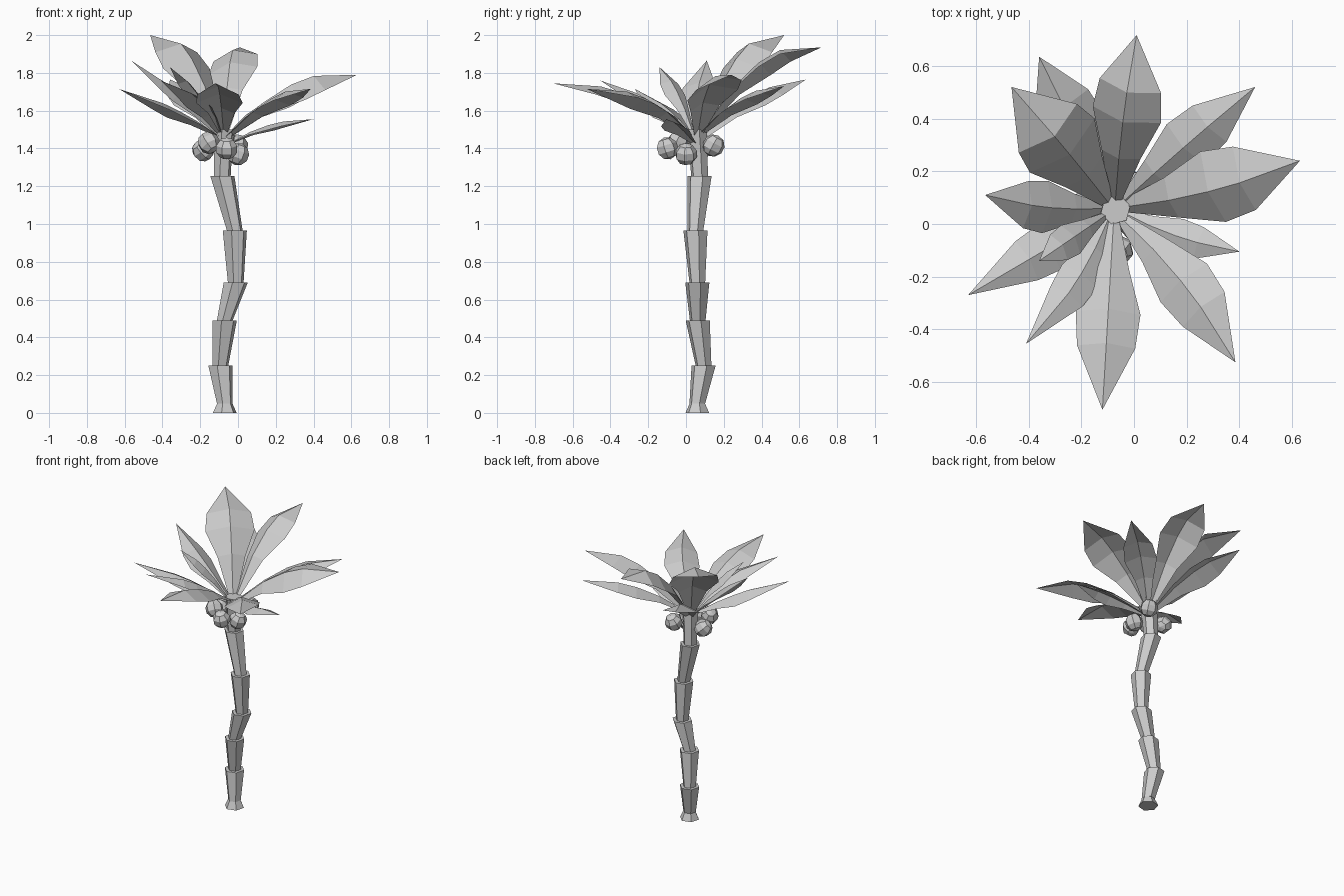
import bpy, bmesh, math
from mathutils import Matrix, Vector

if "Cube" in bpy.data.objects:
    bpy.data.objects.remove(bpy.data.objects["Cube"], do_unlink=True)

# Single flat grey
grey = bpy.data.materials.new("plain_grey")
grey.use_nodes = True
colour = (0.6, 0.6, 0.6, 1)
grey.diffuse_color = colour
grey.node_tree.nodes["Principled BSDF"].inputs["Base Color"].default_value = colour


def finish(bm, name):
    mesh = bpy.data.meshes.new(name)
    bm.to_mesh(mesh)
    bm.free()
    mesh.materials.append(grey)
    obj = bpy.data.objects.new(name, mesh)
    bpy.context.collection.objects.link(obj)
    return obj


def frustum(name, bottom, top, r1, r2, sides=6):
    """Closed leaning frustum between two level rings."""
    bm = bmesh.new()
    rings = []
    for c, r in ((bottom, r1), (top, r2)):
        rings.append([bm.verts.new((c[0] + r * math.cos(a), c[1] + r * math.sin(a), c[2]))
                      for a in (math.tau * (i + 0.25) / sides for i in range(sides))])
    low, high = rings
    for i in range(sides):
        j = (i + 1) % sides
        bm.faces.new((low[i], low[j], high[j], high[i]))
    bm.faces.new(low[::-1])
    bm.faces.new(high)
    return finish(bm, name)


def leaf(name, base, tip, half_width, arch, roll, bend, belly):
    """Arched blade folded along its midrib; roll lifts the left edge, bend bows it
    left, belly moves the widest part along it."""
    base, tip = Vector(base), Vector(tip)
    span = tip - base
    left = Vector((-span.y, span.x, 0)).normalized()
    turn = Matrix.Rotation(roll, 3, span)
    side = turn @ left
    normal = span.cross(side).normalized()
    bm = bmesh.new()
    rows = []
    for t, w in ((0, 0.17), (0.25, 0.57), (0.47, 1), (0.65, 0.9)):
        t *= belly
        mid = base + span * t + left * bend * 4 * t * (1 - t)
        mid.z += arch * span.z * t * (1 - t)
        w *= half_width
        rows.append([bm.verts.new(mid + side * w * s - normal * w * 0.42 * abs(s))
                     for s in (-1, 0, 1)])
    end = bm.verts.new(tip)
    for a, b in zip(rows, rows[1:]):
        for k in (0, 1):
            bm.faces.new((a[k], b[k], b[k + 1], a[k + 1]))
    for k in (0, 1):
        bm.faces.new((rows[-1][k], end, rows[-1][k + 1]))
    return finish(bm, name)


# Trunk: flared foot, then stacked segments that widen upward
frustum("trunk_foot", (-0.07, 0.06, 0), (-0.07, 0.06, 0.05), 0.065, 0.042)
joints = [(-0.07, 0.06, 0.05), (-0.093, 0.093, 0.25), (-0.07, 0.062, 0.49),
          (-0.012, 0.06, 0.69), (-0.017, 0.05, 0.965), (-0.083, 0.072, 1.255)]
for n, (low, high) in enumerate(zip(joints, joints[1:])):
    frustum(f"trunk_segment_{n + 1}", low, high, 0.043, 0.066)
frustum("trunk_neck", joints[-1], (-0.08, 0.065, 1.38), 0.046, 0.05)
frustum("crown_core", (-0.08, 0.065, 1.38), (-0.07, 0.055, 1.5), 0.05, 0.058)

# Nuts hanging around the neck
nuts = [(-0.06, -0.1, 1.4), (0.0, 0.0, 1.37), (-0.005, 0.145, 1.415),
        (-0.155, -0.045, 1.43), (-0.185, 0.07, 1.39)]
for n, place in enumerate(nuts):
    bm = bmesh.new()
    bmesh.ops.create_uvsphere(bm, u_segments=7, v_segments=5, radius=0.06)
    nut = finish(bm, f"nut_{n + 1}")
    nut.location = place
    nut.rotation_euler = (0.3, 0.2 * n, n)

# Leaves: tip, half width, arch, base height, roll, bend, belly
leaves = [
    ((0.01, 0.717, 1.935), 0.135, 1.4, 1.5, -0.2, 0.01, 1),
    ((0.46, 0.52, 1.73), 0.105, 1.1, 1.48, 0.1, 0.005, 1),
    ((-0.465, 0.52, 2.0), 0.16, 1.4, 1.5, 0, -0.005, 0.87),
    ((-0.36, 0.635, 1.765), 0.125, 0.95, 1.46, 0, 0, 1),
    ((0.63, 0.24, 1.79), 0.145, 1.45, 1.48, 0.22, -0.025, 1),
    ((0.4, -0.105, 1.555), 0.07, 1.1, 1.43, 0, -0.02, 1),
    ((0.385, -0.525, 1.715), 0.115, 1.3, 1.47, 0.08, 0.03, 1),
    ((-0.12, -0.705, 1.745), 0.123, 1.25, 1.49, 0, 0, 1),
    ((-0.41, -0.455, 1.76), 0.08, 0.8, 1.48, 0, 0.03, 0.87),
    ((-0.63, -0.27, 1.715), 0.095, 0.55, 1.47, 0, 0, 0.85),
    ((-0.36, -0.14, 1.83), 0.065, 0.6, 1.49, 0, 0, 1),
    ((-0.565, 0.11, 1.865), 0.1, 0.4, 1.48, 0, 0.02, 0.93),
]
for n, (tip, width, arch, height, *shape) in enumerate(leaves):
    out = Vector((tip[0] + 0.075, tip[1] - 0.055, 0)).normalized() * 0.035
    leaf(f"leaf_{n + 1}", (out.x - 0.075, out.y + 0.055, height), tip, width, arch, *shape)
